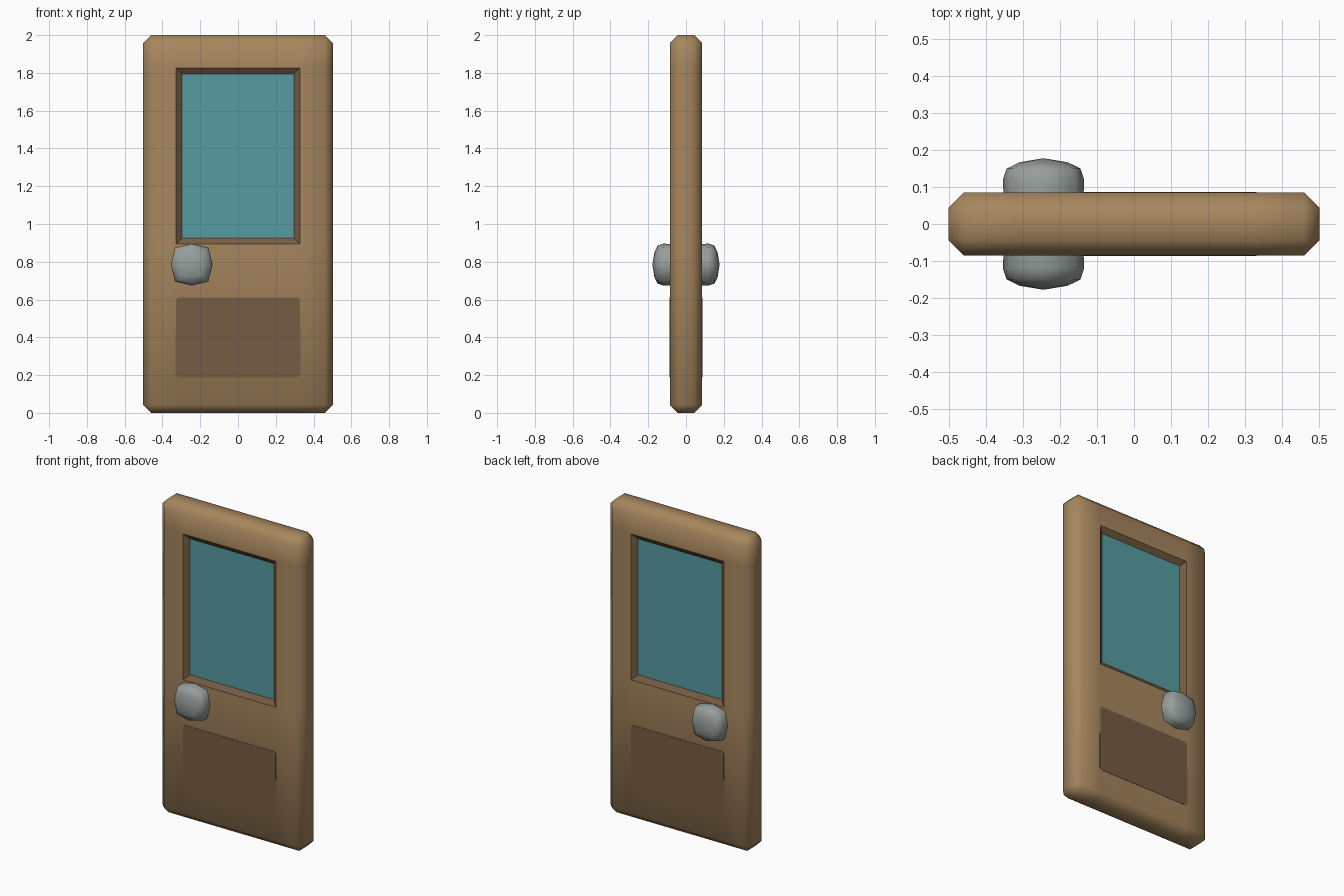
import bpy, bmesh, math
from mathutils import Vector

if "Cube" in bpy.data.objects:
    bpy.data.objects.remove(bpy.data.objects["Cube"])


def material(name, rgb):
    m = bpy.data.materials.new(name)
    m.diffuse_color = (*rgb, 1)
    m.use_nodes = True
    m.node_tree.nodes["Principled BSDF"].inputs["Base Color"].default_value = m.diffuse_color
    return m


wood = material("light wood", (0.385, 0.242, 0.112))
dark = material("dark wood", (0.18, 0.107, 0.056))
glass = material("teal glass", (0.095, 0.33, 0.36))
metal = material("grey metal", (0.305, 0.345, 0.328))


def finish(bm, name, mats):
    bmesh.ops.recalc_face_normals(bm, faces=bm.faces)
    me = bpy.data.meshes.new(name)
    bm.to_mesh(me)
    bm.free()
    for m in mats:
        me.materials.append(m)
    ob = bpy.data.objects.new(name, me)
    bpy.context.collection.objects.link(ob)
    return ob


# Door slab with softened outer edges
HX, HY, H = 0.503, 0.085, 2.0
bm = bmesh.new()
bmesh.ops.create_cube(bm, size=1)
for v in bm.verts:
    v.co = Vector((v.co.x * 2 * HX, v.co.y * 2 * HY, (v.co.z + 0.5) * H))
bmesh.ops.bevel(bm, geom=bm.edges[:], offset=0.042, offset_type='OFFSET',
                segments=1, profile=0.5, affect='EDGES')

# Cut the window outline into both sides
for axis, pos in ((0, -0.327), (0, 0.327), (2, 0.895), (2, 1.825)):
    co, no = Vector(), Vector()
    co[axis], no[axis] = pos, 1
    bmesh.ops.bisect_plane(bm, geom=bm.verts[:] + bm.edges[:] + bm.faces[:],
                           plane_co=co, plane_no=no)
for f in bm.faces:
    f.smooth = True

# Recessed panes with a sloping dark frame, front and back
panes = [f for f in bm.faces if abs(f.normal.y) > 0.9
         and abs(f.calc_center_median().x) < 0.1
         and 0.9 < f.calc_center_median().z < 1.8]
for pane in panes:
    side = 1 if pane.normal.y > 0 else -1
    frame = bmesh.ops.inset_individual(bm, faces=[pane], thickness=0.045)["faces"]
    for v in pane.verts:
        v.co.y = side * (HY - 0.024)
    pane.material_index = 2
    pane.smooth = False
    for f in frame:
        f.material_index = 1
        f.smooth = False
        for e in f.edges:
            e.smooth = False
finish(bm, "door_slab", (wood, dark, glass))

# Lower kick panels: thin plates with clipped corners
half = [(0.312, 0.188), (0.332, 0.2), (0.332, 0.43), (0.327, 0.44),
        (0.327, 0.6), (0.318, 0.61)]
outline = half + [(-x, z) for x, z in reversed(half)]
for side, name in ((-1, "front_panel"), (1, "back_panel")):
    bm = bmesh.new()
    inner = [bm.verts.new((x, side * (HY - 0.002), z)) for x, z in outline]
    outer = [bm.verts.new((x, side * (HY + 0.002), z)) for x, z in outline]
    bm.faces.new(inner)
    bm.faces.new(outer)
    n = len(outline)
    for i in range(n):
        j = (i + 1) % n
        bm.faces.new((inner[i], inner[j], outer[j], outer[i]))
    finish(bm, name, (dark,))

# Door knobs: rounded-square rings stepping out from the slab
RINGS = [(0.06, 0.98), (0.12, 1.0), (0.15, 0.91), (0.167, 0.6)]
SIDES = 8
for side, name in ((-1, "front_knob"), (1, "back_knob")):
    bm = bmesh.new()
    loops = []
    for y, s in RINGS:
        loop = []
        for k in range(SIDES):
            a = 2 * math.pi * k / SIDES
            r = s * (1.14 if k % 2 else 1.0)
            loop.append(bm.verts.new((-0.245 + 0.11 * r * math.cos(a), side * y,
                                      0.785 + 0.111 * r * math.sin(a))))
        loops.append(loop)
    tip = bm.verts.new((-0.245, side * 0.178, 0.785))
    for k in range(SIDES):
        j = (k + 1) % SIDES
        for a, b in zip(loops, loops[1:]):
            bm.faces.new((a[k], a[j], b[j], b[k]))
        bm.faces.new((loops[-1][k], loops[-1][j], tip))
    bm.faces.new(loops[0])
    for f in bm.faces:
        f.smooth = len(f.verts) < 5
    finish(bm, name, (metal,))
